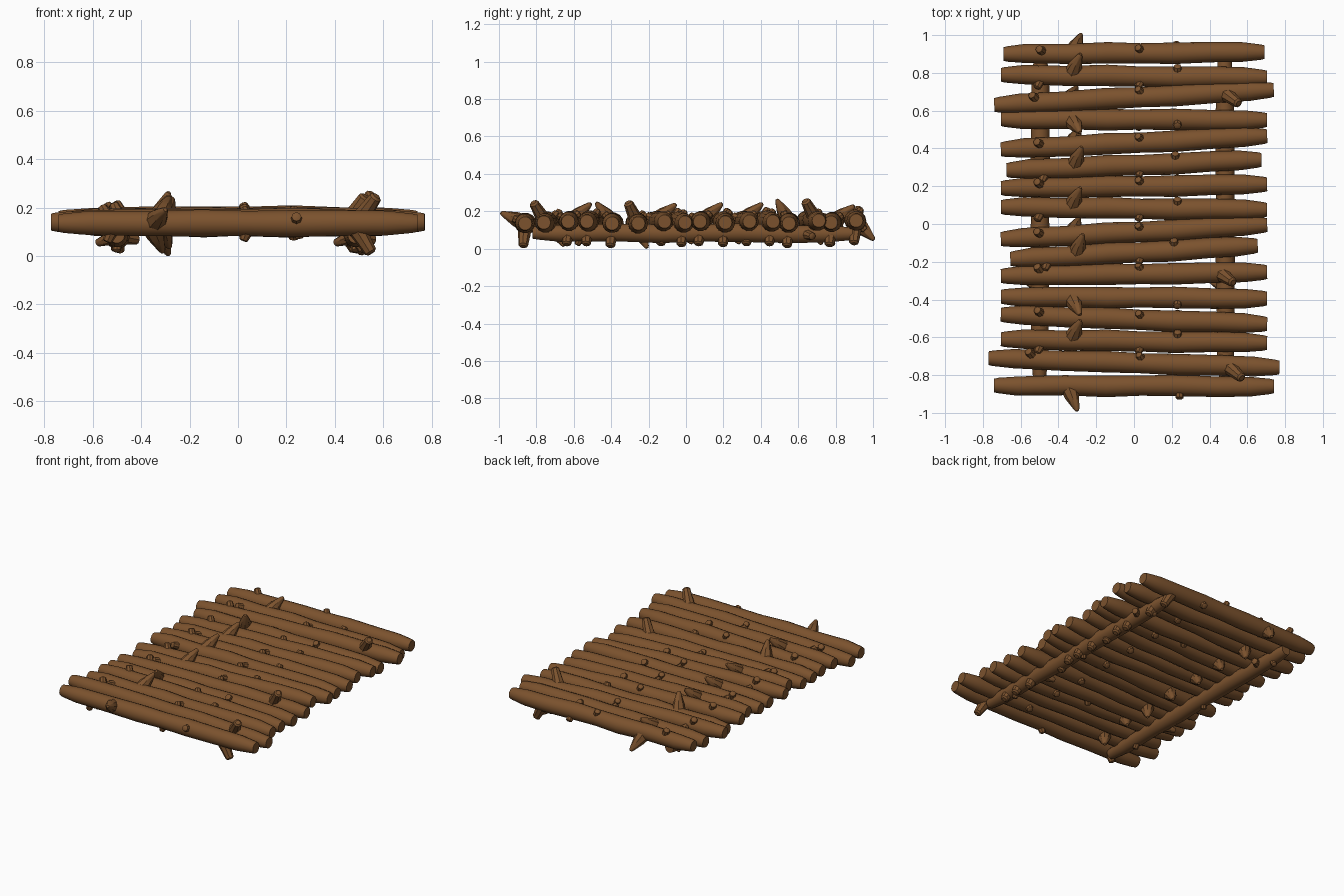
import bpy, bmesh, math
from mathutils import Vector

mat = bpy.data.materials.new("bark")
mat.diffuse_color = (0.2, 0.085, 0.027, 1)


def tube(bm, pts, radii, n):
    """Closed tube through pts, capped at both ends."""
    axis = (pts[-1] - pts[0]).normalized()
    ref = Vector((0, 0, 1)) if abs(axis.z) < 0.9 else Vector((1, 0, 0))
    u = axis.cross(ref).normalized()
    v = axis.cross(u)
    rings = []
    for p, r in zip(pts, radii):
        rings.append([bm.verts.new(p + r * (math.cos(a) * u + math.sin(a) * v))
                      for a in (2 * math.pi * i / n for i in range(n))])
    for a, b in zip(rings, rings[1:]):
        for i in range(n):
            j = (i + 1) % n
            bm.faces.new((a[i], a[j], b[j], b[i]))
    bm.faces.new(rings[0][::-1])
    bm.faces.new(rings[-1])


# Trunk stations along the half length, radius, and bend weight
T = [-1, -0.97, -0.83, -0.5, -0.2, 0.05, 0.3, 0.6, 0.83, 0.97, 1]
R = [0.036, 0.041, 0.051, 0.053, 0.057, 0.053, 0.057, 0.054, 0.052, 0.041, 0.036]
BEND = [0, 0, 0.003, -0.003, 0.003, -0.002, -0.004, 0.003, 0.002, 0, 0]


def log(name, a, b, roll, stubs, thick=1.0):
    """Trunk from a to b; stubs = (x, tip x, angle offset, reach, base r, tip r)."""
    a, b = Vector(a), Vector(b)
    mid, d = (a + b) / 2, (b - a) / 2
    k = d.length / 0.705
    d.normalize()
    side = Vector((0, 0, 1)).cross(d).normalized()
    up = d.cross(side)

    def out(deg):
        t = math.radians(deg)
        return side * math.cos(t) + up * math.sin(t)

    bm = bmesh.new()
    tube(bm, [mid + d * t * 0.705 * k + out(roll) * w for t, w in zip(T, BEND)],
         [r * thick for r in R], 14)
    for x, tip, ang, reach, r0, r1 in stubs:
        o = out(roll + ang)
        p0 = mid + d * x * k + o * 0.02
        p1 = mid + d * tip * k + o * reach
        tube(bm, [p0, p0.lerp(p1, 0.35), p0.lerp(p1, 0.93), p1],
             [r0, r0 * 0.85, r1, r1 * 0.6], 8)
    bmesh.ops.recalc_face_normals(bm, faces=bm.faces)
    me = bpy.data.meshes.new(name)
    bm.to_mesh(me)
    bm.free()
    me.materials.append(mat)
    ob = bpy.data.objects.new(name, me)
    bpy.context.collection.objects.link(ob)
    bpy.context.view_layer.objects.active = ob
    ob.select_set(True)
    bpy.ops.object.shade_smooth_by_angle(angle=math.radians(40))
    ob.select_set(False)


# Deck logs: half length, y at left, y at right, z, roll of the long spike
DECK = [
    (0.69, 0.90, 0.91, 0.15, -45), (0.705, 0.79, 0.775, 0.14, 38),
    (0.74, 0.63, 0.71, 0.15, -60), (0.705, 0.555, 0.55, 0.135, 118),
    (0.705, 0.395, 0.465, 0.145, -50), (0.675, 0.285, 0.34, 0.145, 42),
    (0.705, 0.19, 0.21, 0.14, -50), (0.705, 0.09, 0.075, 0.145, 42),
    (0.705, -0.08, -0.005, 0.14, -50), (0.655, -0.185, -0.115, 0.145, 40),
    (0.705, -0.275, -0.255, 0.135, -65), (0.705, -0.385, -0.395, 0.135, 130),
    (0.705, -0.48, -0.53, 0.145, -50), (0.705, -0.61, -0.63, 0.145, 42),
    (0.77, -0.71, -0.76, 0.14, -60), (0.74, -0.855, -0.86, 0.135, 157),
]
for i, (h, yl, yr, z, roll) in enumerate(DECK, 1):
    # the shorter branch points up on three logs and down on the rest
    branch = 180 if i in (3, 11, 15) else -95 - roll
    stubs = [
        (-0.325, -0.285, 0, 0.145, 0.045, 0.014),
        (0.465, 0.525, branch, 0.125, 0.04, 0.026),
        (-0.49, -0.515, 115, 0.078, 0.03, 0.02),
        (0.04, 0.02, 110, 0.073, 0.03, 0.018),
        (0.23, 0.23, 0, 0.073, 0.03, 0.02),
    ]
    log(f"deck_log_{i}", (-h, yl, z), (h, yr, z), roll, stubs)

# Two stringers underneath, with small knots facing down and outward
KNOTS = [(-0.49, -0.51, 0, 0.066, 0.025, 0.016), (0.04, 0.03, 10, 0.064, 0.025, 0.016),
         (0.6, 0.62, -10, 0.066, 0.025, 0.016), (-0.3, -0.27, 70, 0.09, 0.03, 0.016),
         (0.5, 0.53, -80, 0.085, 0.03, 0.02)]
log("left_stringer", (-0.5, -0.82, 0.085), (-0.495, 0.89, 0.08), -90, KNOTS, 0.9)
log("right_stringer", (0.485, -0.82, 0.085), (0.48, 0.89, 0.08), -90, KNOTS, 0.9)
